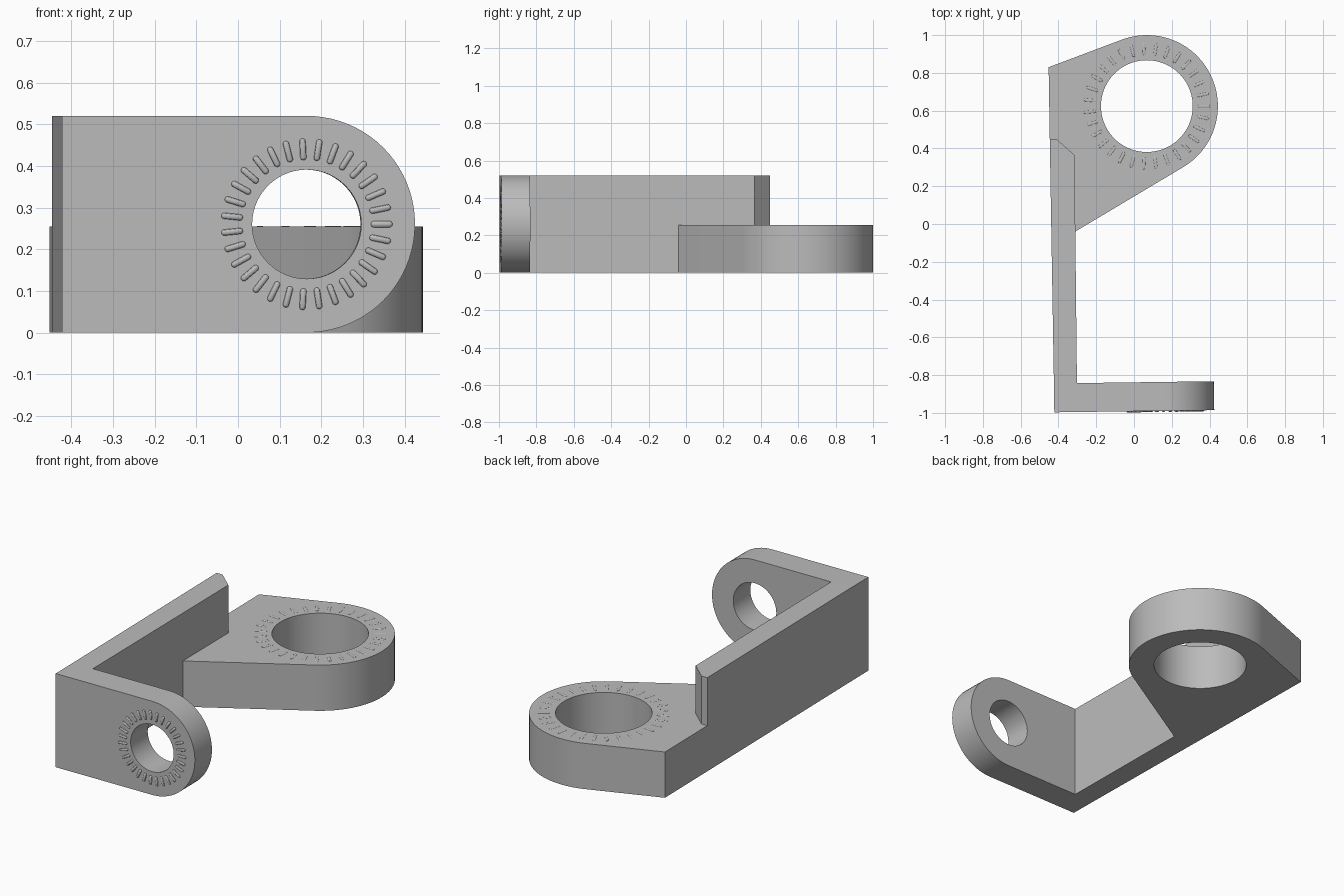
import bpy, bmesh, math
from mathutils import Matrix, Vector

if "Cube" in bpy.data.objects:
    bpy.data.objects.remove(bpy.data.objects["Cube"])

grey = bpy.data.materials.new("plain grey")
grey.diffuse_color = (0.5, 0.5, 0.5, 1)
grey.use_nodes = True
grey.node_tree.nodes["Principled BSDF"].inputs["Base Color"].default_value = grey.diffuse_color


def finish(bm, name, matrix):
    bmesh.ops.recalc_face_normals(bm, faces=bm.faces)
    bm.transform(matrix)
    mesh = bpy.data.meshes.new(name)
    bm.to_mesh(mesh)
    bm.free()
    mesh.materials.append(grey)
    ob = bpy.data.objects.new(name, mesh)
    bpy.context.collection.objects.link(ob)
    bpy.ops.object.select_all(action='DESELECT')
    ob.select_set(True)
    bpy.context.view_layer.objects.active = ob
    bpy.ops.object.shade_smooth_by_angle(angle=math.radians(30))
    return ob


def arc(cx, cy, r, a0, a1, n):
    return [(cx + r * math.cos(a0 + (a1 - a0) * i / n),
             cy + r * math.sin(a0 + (a1 - a0) * i / n)) for i in range(n + 1)]


def tangent_angle(p, c, r, side):
    """Angle on the circle where the tangent from point p touches it."""
    dx, dy = p[0] - c[0], p[1] - c[1]
    return math.atan2(dy, dx) + side * math.acos(r / math.hypot(dx, dy))


def prism(name, outline, depth, matrix, hole=None):
    """Flat outline with an optional round hole, extruded down from local z = 0."""
    bm = bmesh.new()
    loops = [outline]
    if hole:
        loops.append(arc(*hole, 0, math.tau, 72)[:-1])
    for loop in loops:
        vs = [bm.verts.new((x, y, 0)) for x, y in loop]
        for a, b in zip(vs, vs[1:] + vs[:1]):
            bm.edges.new((a, b))
    bmesh.ops.triangle_fill(bm, edges=bm.edges[:], use_beauty=True, normal=(0, 0, 1))
    ext = bmesh.ops.extrude_face_region(bm, geom=bm.faces[:], use_keep_orig=True)
    moved = [g for g in ext["geom"] if isinstance(g, bmesh.types.BMVert)]
    bmesh.ops.translate(bm, verts=moved, vec=(0, 0, -depth))
    return finish(bm, name, matrix)


def rib_ring(name, center, r_in, r_out, width, height, count, matrix):
    """Rounded ribs set radially around a hole, half sunk into the face."""
    bm = bmesh.new()
    rad = width / 2
    half = (r_out - r_in) / 2 - rad
    for i in range(count):
        vs = bmesh.ops.create_uvsphere(bm, u_segments=12, v_segments=7, radius=rad)["verts"]
        for v in vs:
            x, y, z = v.co
            v.co = Vector((z + math.copysign(half, z), x, y * height / rad))
        m = (Matrix.Translation((center[0], center[1], 0))
             @ Matrix.Rotation(math.tau * i / count, 4, 'Z')
             @ Matrix.Translation(((r_in + r_out) / 2, 0, 0)))
        bmesh.ops.transform(bm, matrix=m, verts=vs)
    return finish(bm, name, matrix)


# Upright front plate with a rounded end, turned very slightly
front = (Matrix.Translation((-0.422, -0.997, 0))
         @ Matrix.Rotation(0.0136, 4, 'Z') @ Matrix.Rotation(math.pi / 2, 4, 'X'))
c1, r1 = (0.587, 0.26), 0.26
outline = [(0, 0)] + arc(*c1, r1, -math.pi / 2, math.pi / 2, 40) + [(0, 0.52)]
prism("front_plate", outline, 0.153, front, (*c1, 0.131))
rib_ring("front_ribs", c1, 0.154, 0.206, 0.015, 0.006, 31, front)

# Long side wall with a bevelled rear end
wall = [(-0.424, -0.844), (-0.302, -0.843), (-0.315, 0.365), (-0.41, 0.45), (-0.446, 0.45)]
prism("side_wall", wall, 0.52, Matrix.Translation((0, 0, 0.52)))

# Flat rear lug whose sides run tangent into a round end
rear = Matrix.Translation((0, 0, 0.254))
c2, r2 = (0.068, 0.624), 0.376
p_near, p_far = (-0.311, -0.04), (-0.452, 0.83)
a0 = tangent_angle(p_near, c2, r2, 1)
a1 = tangent_angle(p_far, c2, r2, -1)
a1 = a0 + (a1 - a0) % math.tau
outline = [p_near] + arc(*c2, r2, a0, a1, 52) + [p_far, (-0.446, 0.45), (-0.41, 0.45), (-0.315, 0.365)]
prism("rear_lug", outline, 0.254, rear, (*c2, 0.243))
rib_ring("rear_ribs", c2, 0.27, 0.335, 0.015, 0.002, 31, rear)
